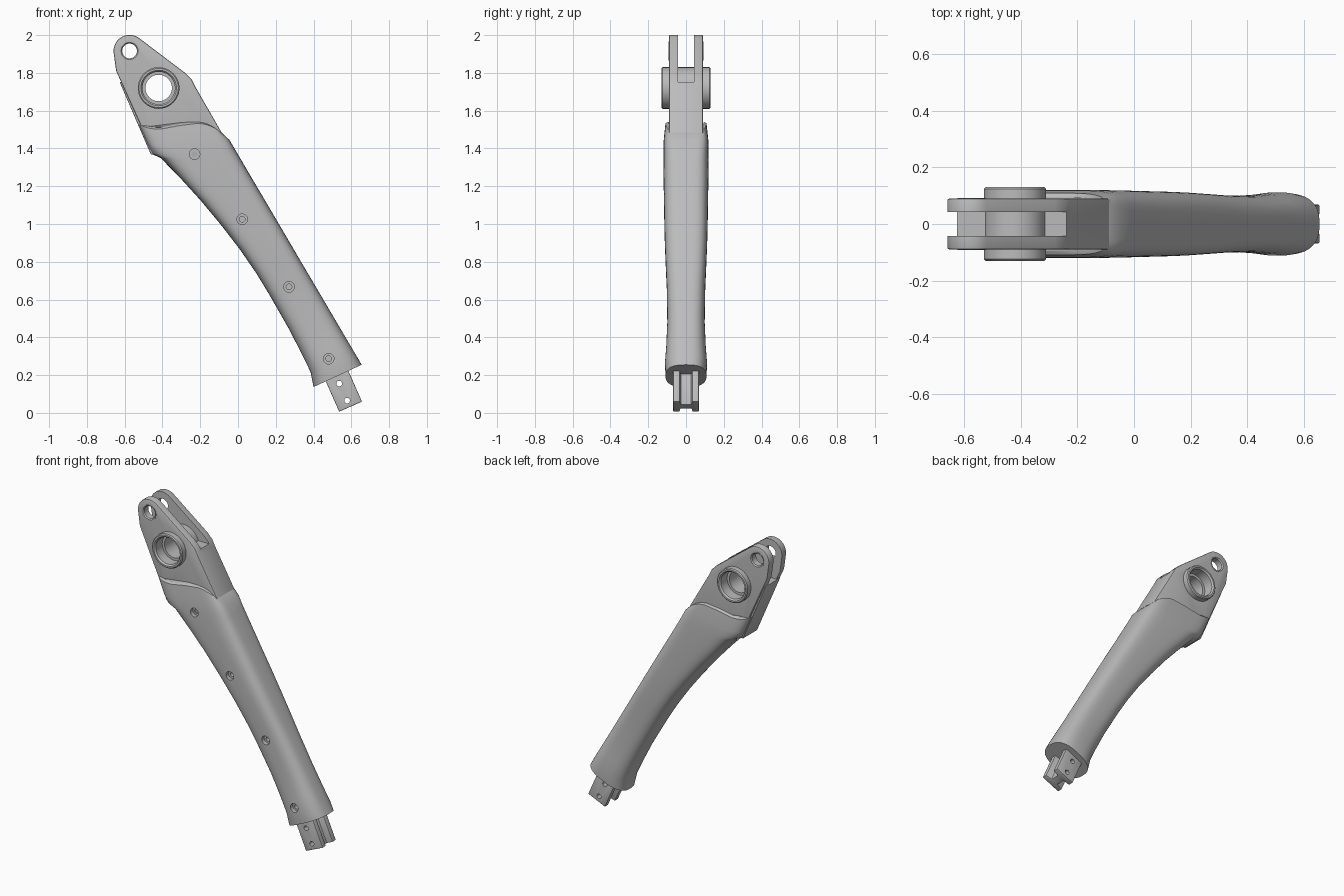
import bpy, bmesh, math
from mathutils import Vector

if "Cube" in bpy.data.objects:
    bpy.data.objects.remove(bpy.data.objects["Cube"])

grey = bpy.data.materials.new("light_grey")
grey.use_nodes = True
grey.diffuse_color = (0.5, 0.5, 0.5, 1)
grey.node_tree.nodes["Principled BSDF"].inputs["Base Color"].default_value = (0.5, 0.5, 0.5, 1)


def finish(bm, name):
    bmesh.ops.recalc_face_normals(bm, faces=bm.faces)
    mesh = bpy.data.meshes.new(name)
    bm.to_mesh(mesh)
    bm.free()
    mesh.materials.append(grey)
    ob = bpy.data.objects.new(name, mesh)
    bpy.context.collection.objects.link(ob)
    return ob


def loft(name, rings, closed=False):
    """Skin a list of vertex rings; cap the ends unless the loop closes."""
    bm = bmesh.new()
    vs = [[bm.verts.new(p) for p in ring] for ring in rings]
    n = len(vs[0])
    for a, b in zip(vs, vs[1:] + (vs[:1] if closed else [])):
        for i in range(n):
            bm.faces.new((a[i], a[(i + 1) % n], b[(i + 1) % n], b[i]))
    if not closed:
        bm.faces.new(vs[0])
        bm.faces.new(vs[-1])
    return finish(bm, name)


def prism(name, outline, y0, y1):
    return loft(name, [[(x, y, z) for x, z in outline] for y in (y0, y1)])


def circle(c, r, n=40):
    return [(c[0] + r * math.cos(2 * math.pi * i / n), c[1] + r * math.sin(2 * math.pi * i / n))
            for i in range(n)]


def ring_part(name, c, profile):
    """Turn a closed (radius, y) profile about an axis along y."""
    return loft(name, [[(x, y, z) for x, z in circle(c, r, 48)] for r, y in profile], closed=True)


def cut(ob, cutters):
    for c in cutters:
        c.hide_render = True
        mod = ob.modifiers.new("cut", 'BOOLEAN')
        mod.operation = 'DIFFERENCE'
        mod.solver = 'EXACT'
        mod.object = c
        bpy.context.view_layer.objects.active = ob
        bpy.ops.object.modifier_apply(modifier=mod.name)
        bpy.data.objects.remove(c)


def bevel(ob, width):
    mod = ob.modifiers.new("bevel", 'BEVEL')
    mod.width = width
    mod.segments = 2
    mod.limit_method = 'ANGLE'
    mod.angle_limit = math.radians(50)
    bpy.context.view_layer.objects.active = ob
    bpy.ops.object.modifier_apply(modifier=mod.name)


PIN, HUB = (-0.574, 1.916), (-0.42, 1.72)

# Fork: rounded lug outline, slotted and drilled
tip = [(PIN[0] + 0.085 * math.cos(math.radians(a)), PIN[1] + 0.085 * math.sin(math.radians(a)))
       for a in range(50, 191, 10)]
outline = tip + [(-0.645, 1.81), (-0.455, 1.39), (-0.32, 1.3), (-0.02, 1.3), (-0.09, 1.49),
                 (-0.225, 1.725), (-0.245, 1.765), (-0.28, 1.8)]
fork = prism("fork", outline, -0.09, 0.09)
bevel(fork, 0.007)
cut(fork, [prism("slot", [(-0.8, 1.752), (-0.1, 1.752), (-0.1, 2.1), (-0.8, 2.1)], -0.043, 0.043),
           prism("pin_hole", circle(PIN, 0.045), -0.2, 0.2),
           prism("hub_hole", circle(HUB, 0.1), -0.2, 0.2)])

# Pin bushings in both fork plates
for side, name in ((-1, "front_pin_bushing"), (1, "back_pin_bushing")):
    ring_part(name, PIN, [(0.05, side * 0.045), (0.05, side * 0.092),
                          (0.045, side * 0.092), (0.039, side * 0.085), (0.039, side * 0.045)])

# Hub with stepped bore
half = [(0.07, 0.055), (0.086, 0.055), (0.086, 0.12), (0.094, 0.13), (0.104, 0.13), (0.11, 0.124)]
ring_part("hub", HUB, half + [(r, -y) for r, y in reversed(half)])

# Spine plate along the outer edge of the fork
spine = prism("spine_plate", [(-0.627, 1.752), (-0.6, 1.752), (-0.43, 1.38), (-0.46, 1.365)], -0.075, 0.075)
bevel(spine, 0.006)

# Sleeve stations: inner edge x, z, outer edge x, z, half thickness, squareness
stations = [
    (-0.527, 1.54, -0.095, 1.49, 0.095, 5),
    (-0.53, 1.53, -0.085, 1.483, 0.109, 5),
    (-0.48, 1.42, -0.045, 1.445, 0.118, 5),
    (-0.455, 1.37, -0.01, 1.385, 0.12, 4.5),
    (-0.41, 1.35, 0.03, 1.317, 0.12, 4.2),
    (-0.30, 1.237, 0.075, 1.24, 0.119, 4),
    (-0.20, 1.127, 0.13, 1.147, 0.117, 3.8),
    (-0.09, 0.995, 0.20, 1.028, 0.115, 3.7),
    (0.008, 0.868, 0.27, 0.909, 0.112, 3.5),
    (0.095, 0.742, 0.335, 0.798, 0.107, 3.4),
    (0.167, 0.624, 0.40, 0.688, 0.102, 3.2),
    (0.272, 0.44, 0.50, 0.518, 0.099, 3),
    (0.34, 0.307, 0.58, 0.382, 0.105, 2.8),
    (0.384, 0.217, 0.627, 0.302, 0.112, 2.7),
    (0.40, 0.137, 0.655, 0.255, 0.108, 2.6),
]


def section(station, wave):
    x0, z0, x1, z1, t, n = station
    pts = []
    for i in range(48):
        a = 2 * math.pi * i / 48
        u = math.copysign(abs(math.cos(a)) ** (2 / n), math.cos(a))
        v = math.copysign(abs(math.sin(a)) ** (2 / n), math.sin(a))
        f = (u + 1) / 2
        lift = wave * math.sin(math.pi * f) * (f - 0.4) * 3
        pts.append((x0 + (x1 - x0) * f, t * v, z0 + (z1 - z0) * f + lift))
    return pts


waves = [0.05, 0.05, 0.02]
sleeve = loft("sleeve", [section(s, waves[i] if i < 3 else 0) for i, s in enumerate(stations)])

# Counterbored screw holes on the front of the sleeve
for x, z, t in ((-0.23, 1.37, 0.12), (0.022, 1.025, 0.115), (0.27, 0.667, 0.102), (0.48, 0.287, 0.109)):
    cut(sleeve, [prism("bore", circle((x, z), 0.028, 24), -0.2, 0.025 - t),
                 prism("thread", circle((x, z), 0.015, 24), -0.2, 0.05 - t)])

# Tongue: grooved bar leaving the lower end of the sleeve
across, along = Vector((0.915, 0, 0.404)), Vector((0.404, 0, -0.915))
end = Vector((0.596, 0, 0.033))
quarter = [(0.025, 0.028), (0.066, 0.034), (0.066, 0.068)]
bar = (quarter + [(-u, v) for u, v in reversed(quarter)] +
       [(-u, -v) for u, v in quarter] + [(u, -v) for u, v in reversed(quarter)])
tongue = loft("tongue", [[end + across * u + Vector((0, v, 0)) - along * s for u, v in bar]
                         for s in (0, 0.25)])
bevel(tongue, 0.004)
cut(tongue, [prism("rivet_hole", circle(c, 0.015, 24), -0.2, 0.2)
             for c in ((0.536, 0.155), (0.578, 0.065))])

# Smooth shading with sharp edges kept
bpy.ops.object.select_all(action='DESELECT')
for ob in bpy.context.collection.objects:
    if ob.type == 'MESH' and grey.name in ob.data.materials:
        ob.select_set(True)
        bpy.context.view_layer.objects.active = ob
bpy.ops.object.shade_smooth_by_angle(angle=math.radians(32))
